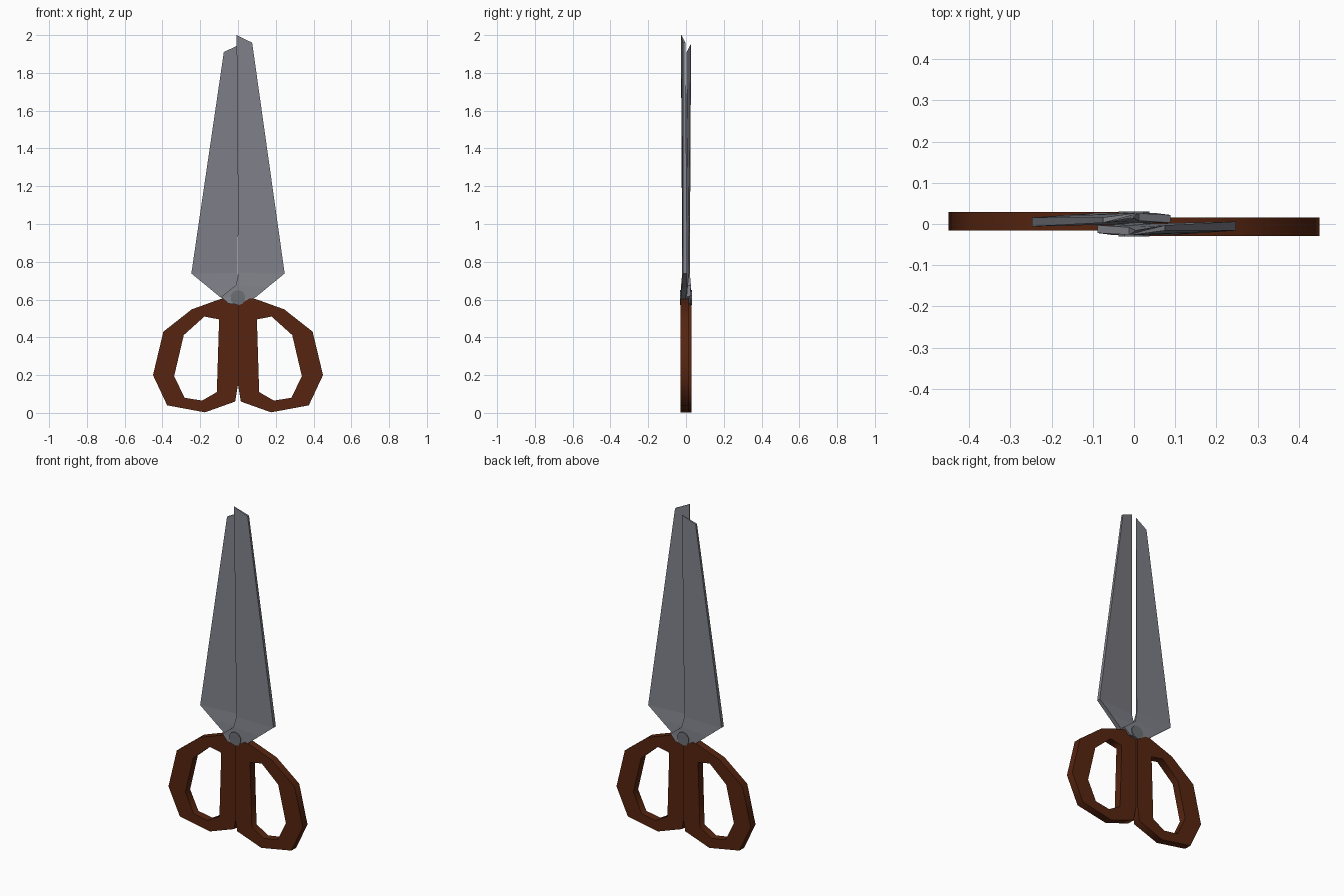
import bpy, bmesh, math

if "Cube" in bpy.data.objects:
    bpy.data.objects.remove(bpy.data.objects["Cube"])


def material(name, rgb):
    m = bpy.data.materials.new(name)
    m.diffuse_color = (*rgb, 1)
    m.use_nodes = True
    m.node_tree.nodes["Principled BSDF"].inputs["Base Color"].default_value = m.diffuse_color
    return m


steel = material("steel", (0.22, 0.225, 0.255))
dark_steel = material("dark steel", (0.15, 0.16, 0.175))
brown = material("brown plastic", (0.095, 0.018, 0.005))


def add_mesh(name, bm, mat):
    bmesh.ops.recalc_face_normals(bm, faces=bm.faces)
    mesh = bpy.data.meshes.new(name)
    bm.to_mesh(mesh)
    bm.free()
    mesh.materials.append(mat)
    obj = bpy.data.objects.new(name, mesh)
    bpy.context.collection.objects.link(obj)
    return obj


# Blade: rows from tip to pivot, each with a cutting side and a spine side
# (x, z, front y, back y)
def blade(name, side, tip_drop):
    rows = [
        ((-0.0075, 2.0 - tip_drop, -0.027, -0.024), (0.075, 1.96 - tip_drop, -0.016, -0.003)),
        ((0.003, 0.74, -0.020, -0.015), (0.247, 0.738, -0.016, 0.006)),
        ((-0.012, 0.675, -0.026, -0.008), (0.16, 0.667, -0.022, 0.004)),
        ((-0.088, 0.615, -0.022, -0.003), (0.085, 0.605, -0.027, 0.0)),
        ((-0.05, 0.578, -0.027, -0.002), (0.05, 0.575, -0.028, 0.0)),
    ]
    bm = bmesh.new()
    rings = []
    for (lx, lz, lf, lb), (rx, rz, rf, rb) in rows:
        pts = [(lx, lf, lz), (rx, rf, rz), (rx, rb, rz), (lx, lb, lz)]
        # the second blade is the first turned half round the z axis
        rings.append([bm.verts.new((side * x, side * y, z)) for x, y, z in pts])
    for a, b in zip(rings, rings[1:]):
        for i in range(4):
            j = (i + 1) % 4
            bm.faces.new((a[i], a[j], b[j], b[i]))
    bm.faces.new(rings[0])
    bm.faces.new(rings[-1])
    return add_mesh(name, bm, steel)


blade("front_blade", 1, 0.0)
blade("back_blade", -1, 0.05)

# Handles: flat angular loops with a finger hole
OUTER = [(0.0, 0.57), (0.06, 0.605), (0.09, 0.604), (0.245, 0.548), (0.395, 0.43),
         (0.45, 0.2), (0.375, 0.04), (0.175, 0.003), (0.015, 0.06), (0.0, 0.15)]
HOLE = [(0.1, 0.495), (0.178, 0.51), (0.287, 0.412), (0.338, 0.195),
        (0.283, 0.08), (0.19, 0.065), (0.112, 0.11)]


def handle(name, side):
    curve = bpy.data.curves.new(name, "CURVE")
    curve.dimensions = "2D"
    curve.fill_mode = "BOTH"
    curve.extrude = 0.0225
    for outline in (OUTER, HOLE):
        sp = curve.splines.new("POLY")
        sp.points.add(len(outline) - 1)
        for p, (x, z) in zip(sp.points, outline):
            p.co = (side * x, z, 0, 1)
        sp.use_cyclic_u = True
    curve.materials.append(brown)
    obj = bpy.data.objects.new(name, curve)
    bpy.context.collection.objects.link(obj)
    obj.rotation_euler = (math.pi / 2, 0, 0)
    obj.location.y = -0.0065 * side
    bpy.ops.object.select_all(action="DESELECT")
    obj.select_set(True)
    bpy.context.view_layer.objects.active = obj
    bpy.ops.object.convert(target="MESH")


handle("right_handle", 1)
handle("left_handle", -1)

# Pivot screw through both blades
bpy.ops.mesh.primitive_cylinder_add(vertices=10, radius=0.04, depth=0.061,
                                    location=(0, 0, 0.61),
                                    rotation=(math.pi / 2, 0, 0))
pivot = bpy.context.object
pivot.name = "pivot_screw"
pivot.data.materials.append(dark_steel)
